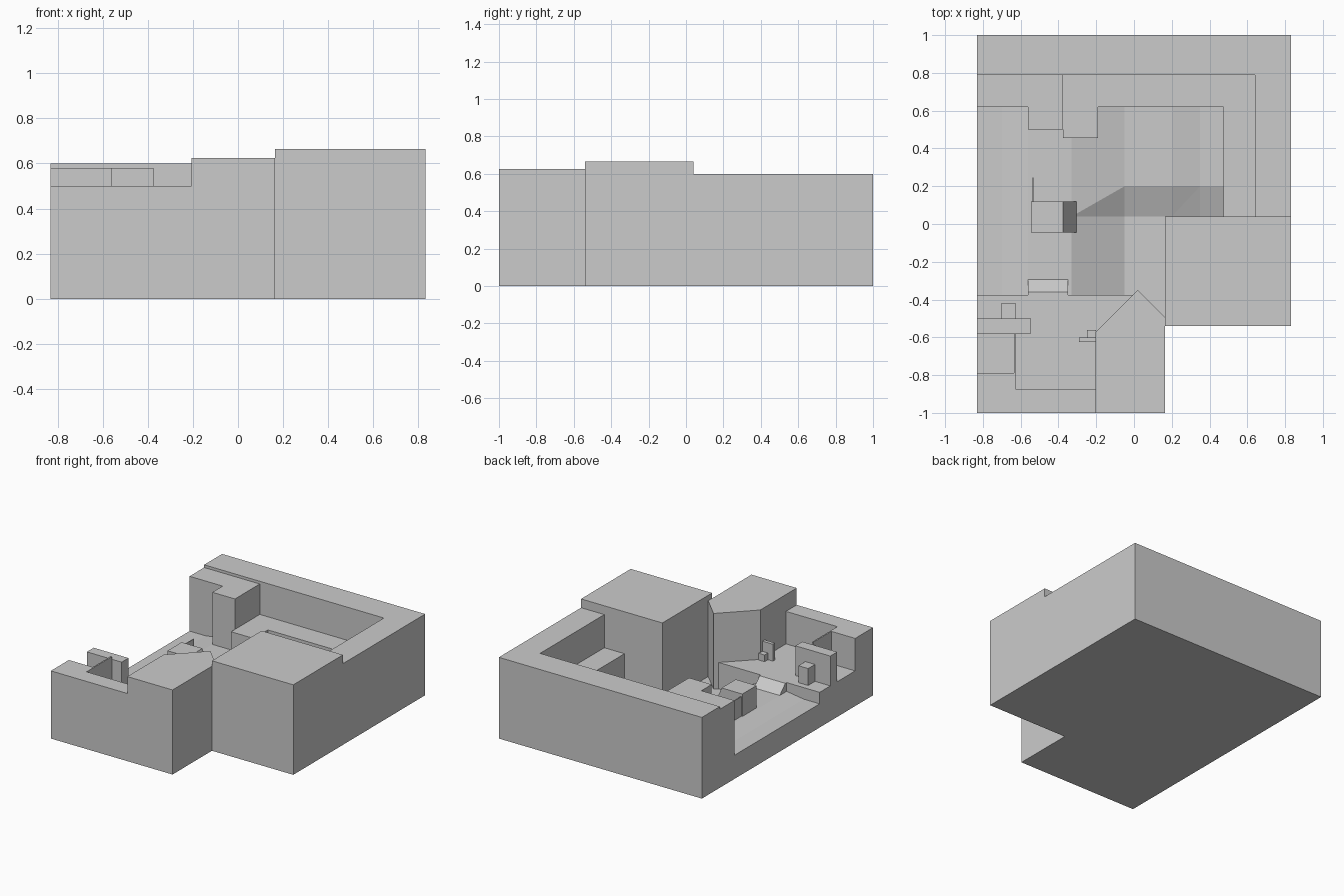
import bpy, bmesh

if "Cube" in bpy.data.objects:
    bpy.data.objects.remove(bpy.data.objects["Cube"])

grey = bpy.data.materials.new("light grey")
grey.diffuse_color = (0.6, 0.6, 0.6, 1)
grey.use_nodes = True
grey.node_tree.nodes["Principled BSDF"].inputs["Base Color"].default_value = grey.diffuse_color


def finish(bm, name):
    bmesh.ops.recalc_face_normals(bm, faces=bm.faces[:])
    mesh = bpy.data.meshes.new(name)
    bm.to_mesh(mesh)
    bm.free()
    mesh.materials.append(grey)
    bpy.context.collection.objects.link(bpy.data.objects.new(name, mesh))


def prism(name, pts, lo, hi, axis="z"):
    """Extrude a 2D outline from lo to hi along an axis."""
    place = {"z": lambda a, b, c: (a, b, c),
             "y": lambda a, b, c: (a, c, b),
             "x": lambda a, b, c: (c, a, b)}[axis]
    bm = bmesh.new()
    bottom = [bm.verts.new(place(a, b, lo)) for a, b in pts]
    top = [bm.verts.new(place(a, b, hi)) for a, b in pts]
    bm.faces.new(bottom)
    bm.faces.new(top)
    n = len(pts)
    for i in range(n):
        j = (i + 1) % n
        bm.faces.new((bottom[i], bottom[j], top[j], top[i]))
    finish(bm, name)


def box(name, x0, x1, y0, y1, z0, z1):
    prism(name, [(x0, y0), (x1, y0), (x1, y1), (x0, y1)], z0, z1)


FLOOR, GROUND, LOW = 0.26, 0.195, 0.065

# big blocks
box("right_block", 0.165, 0.83, -0.54, 0.04, 0, 0.665)
prism("front_block", [(-0.205, -1), (0.165, -1), (0.165, -0.495),
                      (0.02, -0.35), (-0.205, -0.575)], 0, 0.625)

# outer wall along back and right
prism("back_wall", [(-0.83, 0.79), (0.64, 0.79), (0.64, 0.04), (0.83, 0.04),
                    (0.83, 1), (-0.83, 1)], 0, 0.6)
prism("back_left_tower", [(-0.83, 0.62), (-0.56, 0.62), (-0.56, 0.5), (-0.375, 0.5),
                          (-0.375, 0.79), (-0.83, 0.79)], 0, 0.58)
prism("terrace", [(-0.375, 0.455), (-0.19, 0.455), (-0.19, 0.62), (0.475, 0.62),
                  (0.475, 0.04), (0.64, 0.04), (0.64, 0.79), (-0.375, 0.79)], 0, 0.355)

# front left wall and the raised floor behind it
prism("front_wall", [(-0.83, -1), (-0.205, -1), (-0.205, -0.875), (-0.625, -0.875),
                     (-0.625, -0.58), (-0.635, -0.58), (-0.635, -0.79), (-0.83, -0.79)], 0, 0.5)
prism("front_floor", [(-0.83, -0.79), (-0.635, -0.79), (-0.635, -0.58), (-0.625, -0.58),
                      (-0.625, -0.875), (-0.205, -0.875), (-0.205, -0.575),
                      (-0.005, -0.375), (-0.83, -0.375)], 0, FLOOR)
box("partition", -0.83, -0.545, -0.58, -0.5, FLOOR, 0.48)
box("pillar", -0.705, -0.625, -0.5, -0.42, FLOOR, 0.385)
box("post", -0.29, -0.205, -0.625, -0.6, FLOOR, 0.385)
box("step_box", -0.25, -0.2, -0.6, -0.56, FLOOR, 0.31)

# courtyard ground: stepped heights joined by gentle slopes
xs = [-0.83, -0.7, -0.56, -0.33, -0.05, 0.165, 0.2, 0.35, 0.475]
upper = [0.175, 0.175, GROUND, GROUND, 0.125, 0.125, 0.125, 0.095, 0.095]
lower = [0.175, 0.175, GROUND, GROUND, LOW, LOW, LOW, 0.04, 0.04]
rows = [(-0.375, lower), (0.04, lower), (0.2, upper), (0.62, upper)]
bm = bmesh.new()
grid = [[bm.verts.new((x, y, z)) for x, z in zip(xs, heights)] for y, heights in rows]
for j in range(len(rows) - 1):
    for i in range(len(xs) - 1):
        if j == 0 and xs[i] >= 0.165:      # under the right block
            continue
        a, b = grid[j][i], grid[j][i + 1]
        c, d = grid[j + 1][i + 1], grid[j + 1][i]
        if j == 1:
            bm.faces.new((a, b, c))
            bm.faces.new((a, c, d))
        else:
            bm.faces.new((a, b, c, d))
bmesh.ops.delete(bm, geom=[v for v in bm.verts if not v.link_faces], context="VERTS")
base = bmesh.ops.extrude_face_region(bm, geom=bm.faces[:], use_keep_orig=True)
for v in base["geom"]:
    if isinstance(v, bmesh.types.BMVert):
        v.co.z = 0
finish(bm, "courtyard_ground")
prism("courtyard_corner", [(0.045, -0.375), (0.165, -0.495), (0.165, -0.375)], 0, LOW)

# ramp from courtyard up to the front floor
prism("ramp", [(-0.375, 0.15), (-0.295, 0.15), (-0.295, GROUND),
               (-0.36, FLOOR), (-0.375, FLOOR)], -0.56, -0.35, "x")

# small hut with one sloping side, and a thin fence
prism("hut", [(-0.545, 0.15), (-0.305, 0.15), (-0.305, 0.19),
              (-0.375, 0.36), (-0.545, 0.36)], -0.045, 0.12, "y")
box("fence", -0.538, -0.532, 0.12, 0.245, 0.15, 0.34)
